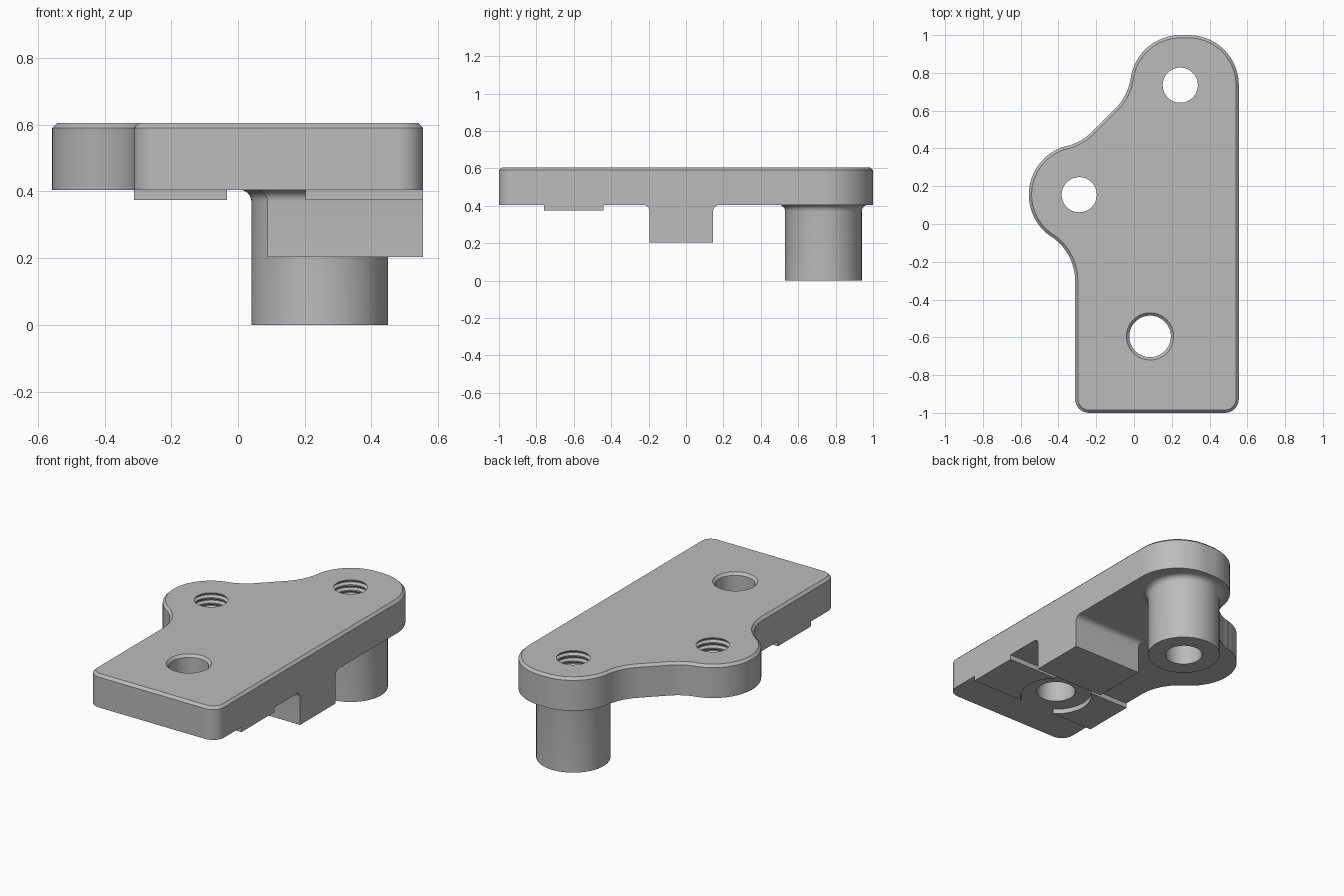
import bpy, bmesh
from math import sin, cos, radians, pi

cube = bpy.data.objects.get("Cube")
if cube:
    bpy.data.objects.remove(cube, do_unlink=True)

grey = bpy.data.materials.new("plain grey")
grey.use_nodes = True
tone = (0.5, 0.5, 0.5, 1)
grey.diffuse_color = tone
grey.node_tree.nodes["Principled BSDF"].inputs["Base Color"].default_value = tone

BOTTOM, TOP, CHAMFER, FILLET = 0.405, 0.605, 0.015, 0.035
POST = (0.245, 0.735)
EAR = (-0.29, 0.155)
PIN = (0.085, -0.595)
RIGHT, LEFT = 0.555, -0.312


def loft(name, rings, closed=False):
    """Skin a stack of equal-length rings; cap the ends, or join last to first."""
    bm = bmesh.new()
    loops = [[bm.verts.new(p) for p in ring] for ring in rings]
    n = len(loops[0])
    pairs = list(zip(loops, loops[1:]))
    if closed:
        pairs.append((loops[-1], loops[0]))
    else:
        bm.faces.new(loops[0])
        bm.faces.new(loops[-1])
    for a, b in pairs:
        for i in range(n):
            j = (i + 1) % n
            bm.faces.new((a[i], a[j], b[j], b[i]))
    bmesh.ops.recalc_face_normals(bm, faces=bm.faces)
    mesh = bpy.data.meshes.new(name)
    bm.to_mesh(mesh)
    bm.free()
    mesh.materials.append(grey)
    ob = bpy.data.objects.new(name, mesh)
    bpy.context.collection.objects.link(ob)
    return ob


def circle(centre, r, z, n=64):
    return [(centre[0] + r * cos(2 * pi * i / n), centre[1] + r * sin(2 * pi * i / n), z)
            for i in range(n)]


def lathe(name, centre, profile, closed=False):
    return loft(name, [circle(centre, r, z) for r, z in profile], closed)


def box_ring(x0, x1, y0, y1, z):
    return [(x0, y0, z), (x1, y0, z), (x1, y1, z), (x0, y1, z)]


def select(ob):
    bpy.ops.object.select_all(action="DESELECT")
    ob.select_set(True)
    bpy.context.view_layer.objects.active = ob


def cut(ob, cutter):
    mod = ob.modifiers.new("cut", "BOOLEAN")
    mod.operation, mod.solver, mod.object = "DIFFERENCE", "EXACT", cutter
    cutter.hide_render = True
    select(ob)
    bpy.ops.object.modifier_apply(modifier=mod.name)
    bpy.data.objects.remove(cutter, do_unlink=True)


def outline(inset, z):
    """Plate outline from tangent arcs: centre, radius, start and end angle."""
    arcs = [
        (RIGHT - 0.075, -0.925, 0.075, -90, 0),
        (0.29, POST[1], 0.265, 0, 90),
        (*POST, 0.265, 90, 172),
        (-0.295, 0.811, 0.28, -8, -45),
        (-0.423, 0.684, 0.28, -45, -75.9),
        (*EAR, 0.267, 104.1, 236.6),
        (LEFT - 0.28, -0.3, 0.28, 56.6, 0),
        (LEFT + 0.075, -0.925, 0.075, 180, 270),
    ]
    pts = []
    for x, y, r, a0, a1 in arcs:
        r += -inset if a1 > a0 else inset
        steps = max(6, int(abs(a1 - a0) / 5))
        for i in range(steps + 1):
            a = radians(a0 + (a1 - a0) * i / steps)
            pts.append((x + r * cos(a), y + r * sin(a), z))
    return pts


# Main plate with a chamfered top rim
plate = loft("mounting_plate", [outline(0, BOTTOM), outline(0, TOP - CHAMFER),
                                outline(CHAMFER, TOP)])

# Plain pin hole with a chamfered mouth
cut(plate, lathe("pin_hole_cutter", PIN, [(0.11, 0.3), (0.11, TOP - CHAMFER),
                                          (0.125, TOP), (0.125, 0.7)]))

# Two threaded holes, grooved ring by ring
PITCH = 0.033
thread = [(0.093, 0.3), (0.093, BOTTOM + 0.004)]
for k in range(6):
    z = BOTTOM + 0.006 + k * PITCH
    thread += [(0.093, z), (0.106, z + 0.011), (0.106, z + 0.015), (0.093, z + 0.026)]
thread += [(0.093, 0.7)]
for spot in (POST, EAR):
    cut(plate, lathe("thread_cutter", spot, thread))

# Hollow post under the rounded end, blended into the plate
fillet = [(FILLET * (1 - cos(t)), BOTTOM - FILLET * (1 - sin(t)))
          for t in (i * pi / 12 for i in range(7))]
lathe("hollow_post", POST, [(0.105, 0), (0.205, 0)]
      + [(0.205 + e, z) for e, z in fillet] + [(0.105, BOTTOM)], closed=True)

# Locating block, flush with the straight side
loft("locating_block", [box_ring(0.088, RIGHT, -0.195, 0.145, 0.203)]
     + [box_ring(0.088 - e, RIGHT, -0.195 - e, 0.145 + e, z) for e, z in fillet])

# Thin pads on each side of the pin hole, with a round clearance
for name, x0, x1 in (("left_pad", 0.1, RIGHT), ("right_pad", LEFT, 0.07)):
    pad = loft(name, [box_ring(x0, x1, -0.76, -0.44, z) for z in (0.375, BOTTOM)])
    cut(pad, lathe("clearance_cutter", PIN, [(0.203, 0.3), (0.203, 0.5)]))

for ob in list(bpy.context.collection.objects):
    if ob.type == "MESH":
        select(ob)
        bpy.ops.object.shade_smooth_by_angle(angle=radians(25))
